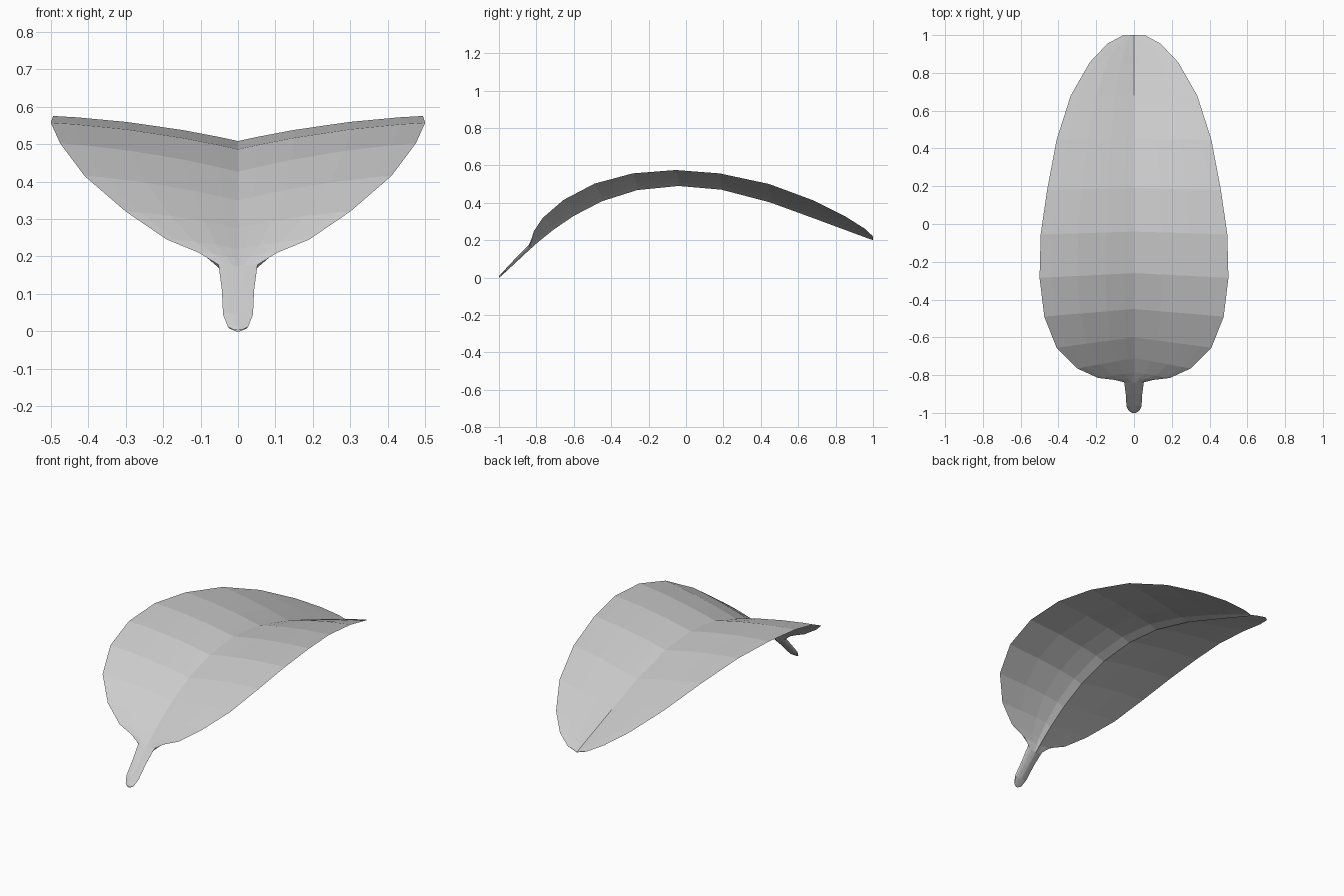
import bpy
import bmesh
import math

cube = bpy.data.objects.get("Cube")
if cube:
    bpy.data.objects.remove(cube, do_unlink=True)

# One plain grey colour
grey = bpy.data.materials.new("light_grey")
grey.use_nodes = True
grey.diffuse_color = (0.6, 0.6, 0.6, 1)
grey.node_tree.nodes["Principled BSDF"].inputs["Base Color"].default_value = (0.6, 0.6, 0.6, 1)

# Ribs from stem to tip: midrib y, midrib underside z, thickness, rim x, rim y, rim z
STEM = [
    (-1.00, 0.000, 0.006, 0.010, -1.000, 0.004),
    (-0.995, 0.004, 0.010, 0.027, -0.990, 0.012),
    (-0.96, 0.034, 0.016, 0.040, -0.965, 0.045),
    (-0.90, 0.090, 0.022, 0.043, -0.905, 0.110),
    (-0.84, 0.146, 0.028, 0.052, -0.838, 0.178),
]
BLADE = [
    (-0.815, 0.168, 0.026, 0.105, -0.825, 0.210),
    (-0.785, 0.195, 0.024, 0.190, -0.815, 0.245),
    (-0.71, 0.255, 0.020, 0.300, -0.765, 0.320),
    (-0.60, 0.330, 0.019, 0.410, -0.655, 0.415),
    (-0.45, 0.408, 0.018, 0.475, -0.490, 0.502),
    (-0.26, 0.468, 0.018, 0.500, -0.285, 0.557),
    (-0.04, 0.490, 0.018, 0.494, -0.055, 0.575),
    (0.19, 0.470, 0.016, 0.460, 0.180, 0.557),
    (0.45, 0.402, 0.014, 0.410, 0.445, 0.500),
    (0.68, 0.318, 0.011, 0.335, 0.680, 0.413),
    (0.85, 0.255, 0.008, 0.235, 0.855, 0.325),
    (0.955, 0.216, 0.006, 0.140, 0.955, 0.262),
    (1.00, 0.200, 0.004, 0.060, 0.998, 0.222),
]
SPAN = (0, 0.1, 0.3, 0.6, 0.87, 1)             # midrib to rim
BLADE_DEPTH = (1, 0.55, 0.4, 0.3, 0.2, 0)      # raised rib under a thin blade


def section(rib, is_stem):
    """Half cross-section: over the top to the rim, back along the underside."""
    my, mz, thick, rx, ry, rz = rib
    top, under = [], []
    for t, d in zip(SPAN, BLADE_DEPTH):
        bulge = 0.045 * t * (1 - t) * rx / 0.5
        x, y = rx * t, my + (ry - my) * t
        z = (mz + thick) * (1 - t) + rz * t + bulge
        depth = math.sqrt(1 - t * t) if is_stem else d
        top.append((x, y, z))
        under.append((x, y, z - thick * depth))
    return top + under[-2::-1]


# Loft the right half of the leaf and close both ends
bm = bmesh.new()
sections = [section(r, True) for r in STEM] + [section(r, False) for r in BLADE]
rows = [[bm.verts.new(p) for p in s] for s in sections]
for a, b in zip(rows, rows[1:]):
    for i in range(len(a) - 1):
        bm.faces.new((a[i], a[i + 1], b[i + 1], b[i]))
bm.faces.new(rows[0][::-1])
bm.faces.new(rows[-1])

mesh = bpy.data.meshes.new("leaf")
bm.to_mesh(mesh)
bm.free()
mesh.materials.append(grey)
leaf = bpy.data.objects.new("leaf", mesh)
bpy.context.collection.objects.link(leaf)

# Mirror across the midrib
mirror = leaf.modifiers.new("mirror", 'MIRROR')
mirror.use_axis[0] = True
mirror.use_clip = True
mirror.merge_threshold = 0.0005
